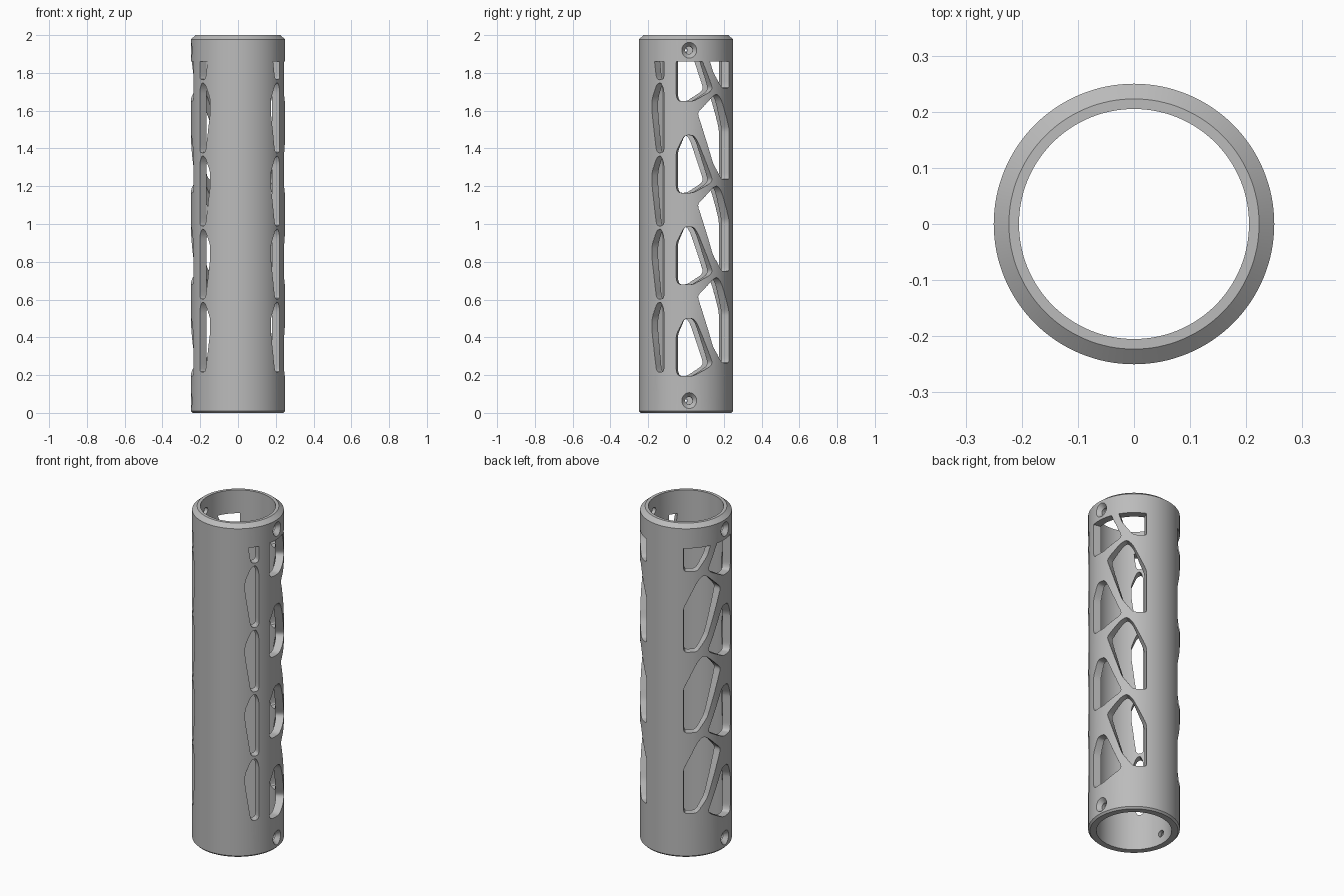
import bpy, bmesh, math
from mathutils import Vector

cube = bpy.data.objects.get("Cube")
if cube:
    bpy.data.objects.remove(cube)

R_OUT, R_IN, HEIGHT = 0.25, 0.205, 2.0
CLIP_Z = 1.86      # windows end here
TURN = 4           # pattern is turned slightly about the tube axis


def make_object(name, bm):
    bmesh.ops.recalc_face_normals(bm, faces=bm.faces)
    mesh = bpy.data.meshes.new(name)
    bm.to_mesh(mesh)
    bm.free()
    ob = bpy.data.objects.new(name, mesh)
    bpy.context.collection.objects.link(ob)
    return ob


def polar(r, deg, z):
    a = math.radians(deg)
    return Vector((r * math.cos(a), r * math.sin(a), z))


def round_corners(points, size=0.018):
    """Replace each corner by a short curve; points are (arc length, z)."""
    out, n = [], len(points)
    for i, p in enumerate(points):
        a, b = points[i - 1] - p, points[(i + 1) % n] - p
        a = p + a.normalized() * min(size, a.length * 0.4)
        b = p + b.normalized() * min(size, b.length * 0.4)
        for t in (0, 0.33, 0.67, 1):
            out.append(a * (1 - t) ** 2 + p * 2 * t * (1 - t) + b * t * t)
    return out


def clip_top(points):
    """Keep the part of an outline under CLIP_Z."""
    out = []
    for i, p in enumerate(points):
        q = points[i - 1]
        if (p.y > CLIP_Z) != (q.y > CLIP_Z):
            out.append(q.lerp(p, (CLIP_Z - q.y) / (p.y - q.y)))
        if p.y <= CLIP_Z:
            out.append(p)
    return out


def subdivide(points, step=0.02):
    out = []
    for i, p in enumerate(points):
        q = points[(i + 1) % len(points)]
        n = max(1, math.ceil((q - p).length / step))
        out += [p.lerp(q, k / n) for k in range(n)]
    return out


def add_window(bm, outline, rise, mirrored):
    """Add a radial prism cutter for one window."""
    pts = [Vector((math.radians(a) * R_OUT, z + rise)) for a, z in outline]
    pts = subdivide(clip_top(round_corners(pts)))
    mid = sum(pts, Vector((0, 0))) / len(pts)

    def place(r, p):
        deg = math.degrees(p.x / R_OUT)
        if mirrored:
            deg = 180 + 2 * TURN - deg
        return bm.verts.new(polar(r, deg, p.y))

    rings = [[place(r, p) for p in pts] for r in (0.15, 0.32)]
    caps = [place(r, mid) for r in (0.15, 0.32)]
    for i in range(len(pts)):
        bm.faces.new((rings[0][i - 1], rings[0][i], rings[1][i], rings[1][i - 1]))
        for ring, cap in zip(rings, caps):
            bm.faces.new((ring[i - 1], ring[i], cap))


def add_screw_hole(bm, z, deg):
    """Add a countersunk hole cutter pointing outwards."""
    axis = polar(1, deg, 0)
    side, up, n = polar(1, deg + 90, 0), Vector((0, 0, 1)), 32
    rings = []
    for dist, r in ((0.15, 0.02), (0.224, 0.02), (0.25, 0.042), (0.3, 0.042)):
        rings.append([bm.verts.new(axis * dist + up * z + side * r * math.cos(k * math.tau / n)
                                   + up * r * math.sin(k * math.tau / n)) for k in range(n)])
    for a, b in zip(rings, rings[1:]):
        for i in range(n):
            bm.faces.new((a[i - 1], a[i], b[i], b[i - 1]))
    bm.faces.new(rings[0])
    bm.faces.new(rings[-1])


# Tube with chamfered rims, turned from a closed profile
bm = bmesh.new()
SEGMENTS = 128
profile = [(R_IN, 0), (R_OUT - 0.01, 0), (R_OUT, 0.01), (R_OUT, HEIGHT - 0.022),
           (R_OUT - 0.027, HEIGHT), (R_IN, HEIGHT)]
loops = [[bm.verts.new(polar(r, k * 360 / SEGMENTS, z)) for k in range(SEGMENTS)]
         for r, z in profile]
for j, loop in enumerate(loops):
    prev = loops[j - 1]
    for i in range(SEGMENTS):
        bm.faces.new((prev[i - 1], prev[i], loop[i], loop[i - 1]))
tube = make_object("perforated_tube", bm)

# Window outlines as (degrees, height), with repeat spacing and count
front_slot = [(-28, 1.71), (-32, 1.75), (-38, 1.74), (-46, 1.66), (-46, 1.59),
              (-39, 1.39), (-36, 1.375), (-28, 1.38)]
side_window = [(-12, 1.385), (-2, 1.47), (9, 1.47), (14, 1.44), (34, 1.235),
               (31, 1.215), (9, 1.165), (-9, 1.165), (-12, 1.19)]
rear_window = [(14, 1.59), (34, 1.675), (41, 1.69), (48, 1.66), (66, 1.5), (66, 1.235),
               (49, 1.235), (35, 1.32)]

bm = bmesh.new()
for outline, spacing, count in ((front_slot, 0.387, 4), (side_window, 0.485, 3),
                                (rear_window, 0.485, 3)):
    for k in range(-1, count):
        for mirrored in (False, True):
            add_window(bm, outline, -k * spacing, mirrored)
for z in (0.065, 1.92):
    for deg in (TURN, TURN + 180):
        add_screw_hole(bm, z, deg)
cutter = make_object("window_cutter", bm)
cutter.hide_render = True

# Cut the windows, then drop the helper
mod = tube.modifiers.new("windows", "BOOLEAN")
mod.operation, mod.solver, mod.object = "DIFFERENCE", "EXACT", cutter
bpy.context.view_layer.objects.active = tube
tube.select_set(True)
bpy.ops.object.modifier_apply(modifier=mod.name)
bpy.data.objects.remove(cutter)

# One grey material
grey = bpy.data.materials.new("plain_grey")
grey.use_nodes = True
color = (0.5, 0.5, 0.5, 1)
grey.diffuse_color = color
grey.node_tree.nodes["Principled BSDF"].inputs["Base Color"].default_value = color
tube.data.materials.clear()
tube.data.materials.append(grey)

bpy.ops.object.select_all(action="DESELECT")
tube.select_set(True)
bpy.ops.object.shade_smooth_by_angle(angle=math.radians(30))
